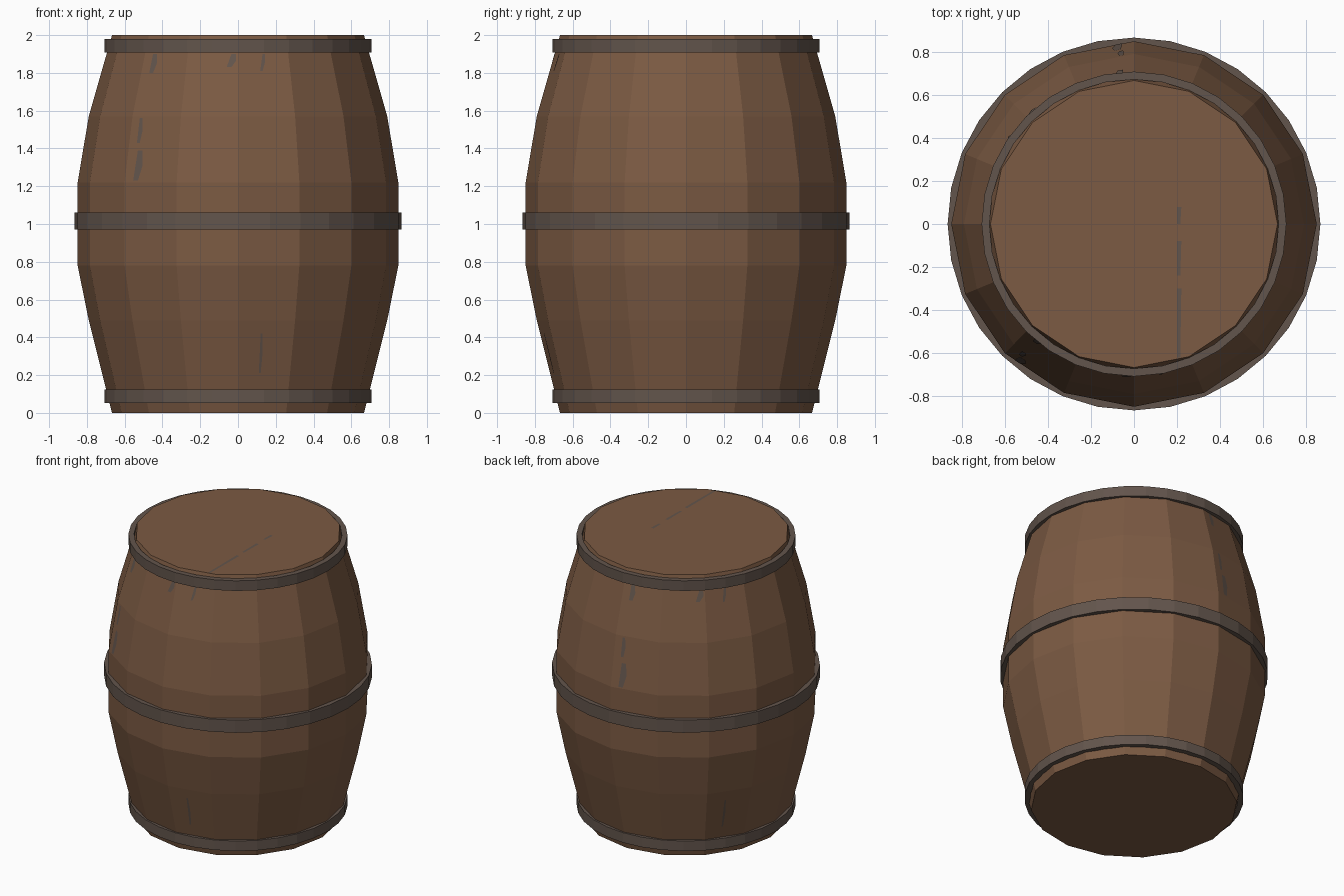
import bpy, bmesh, math

if "Cube" in bpy.data.objects:
    bpy.data.objects.remove(bpy.data.objects["Cube"])

def material(name, rgb):
    m = bpy.data.materials.new(name)
    m.diffuse_color = (*rgb, 1)
    m.use_nodes = True
    m.node_tree.nodes["Principled BSDF"].inputs["Base Color"].default_value = m.diffuse_color
    return m

WOOD = material("brown wood", (0.200, 0.103, 0.056))
IRON = material("grey iron", (0.123, 0.090, 0.072))

def finish(name, bm, mat):
    mesh = bpy.data.meshes.new(name)
    bm.to_mesh(mesh)
    bm.free()
    mesh.materials.append(mat)
    ob = bpy.data.objects.new(name, mesh)
    bpy.context.collection.objects.link(ob)
    return ob

def rings(bm, profile, sides):
    return [[bm.verts.new((r * math.cos(2 * math.pi * i / sides),
                           r * math.sin(2 * math.pi * i / sides), z))
             for i in range(sides)] for r, z in profile]

def bridge(bm, a, b):
    n = len(a)
    for i in range(n):
        j = (i + 1) % n
        bm.faces.new((a[i], a[j], b[j], b[i]))

# Barrel body: 16 flat staves with a bulging profile, capped both ends
SIDES = 16
PROFILE = [(0.667, 0), (0.79, 0.49), (0.849, 0.78),
           (0.849, 1.22), (0.79, 1.57), (0.667, 2)]
bm = bmesh.new()
rs = rings(bm, PROFILE, SIDES)
for a, b in zip(rs, rs[1:]):
    bridge(bm, a, b)
bm.faces.new(rs[0][::-1])
bm.faces.new(rs[-1])
finish("barrel_body", bm, WOOD)

# Iron hoops: 32-sided bands
def hoop(name, inner, outer, z0, z1):
    bm = bmesh.new()
    rs = rings(bm, [(outer, z0), (outer, z1), (inner, z1), (inner, z0)], 32)
    for k in range(4):
        bridge(bm, rs[k], rs[(k + 1) % 4])
    finish(name, bm, IRON)

hoop("lower_hoop", 0.672, 0.708, 0.053, 0.124)
hoop("middle_hoop", 0.832, 0.866, 0.97, 1.06)
hoop("upper_hoop", 0.672, 0.708, 1.908, 1.98)

# Small grey wear streaks lying just proud of the staves
def on_stave(azimuth, x, z):
    for (r0, z0), (r1, z1) in zip(PROFILE, PROFILE[1:]):
        if z <= z1:
            r = r0 + (r1 - r0) * (z - z0) / (z1 - z0) + 0.003
            break
    step = 2 * math.pi / SIDES
    k = math.floor(math.asin(x / r) / step)
    s0, s1 = r * math.sin(k * step), r * math.sin((k + 1) * step)
    t = (x - s0) / (s1 - s0)
    d = r * (math.cos(k * step) * (1 - t) + math.cos((k + 1) * step) * t)
    ca, sa = math.cos(azimuth), math.sin(azimuth)
    return (d * ca - x * sa, d * sa + x * ca, z)

STREAKS = [(-0.45, 1.80, 1.90, 0.04), (-0.035, 1.83, 1.90, 0.05),
           (0.13, 1.81, 1.90, 0.025), (-0.52, 1.43, 1.56, 0.03),
           (-0.53, 1.23, 1.39, 0.05), (0.12, 0.21, 0.42, 0.02)]
bm = bmesh.new()
for az in (-math.pi / 2, math.radians(135)):
    for x, z0, z1, w in STREAKS:
        pts = [(x - w / 2, z0), (x, z0), (x + w / 2, (z0 + z1) / 2),
               (x + w / 2, z1), (x, z1)]
        bm.faces.new([bm.verts.new(on_stave(az, px, pz)) for px, pz in pts])
# Streak across the lid
for y0, y1 in ((0.0, 0.08), (-0.24, -0.08), (-0.62, -0.3)):
    bm.faces.new([bm.verts.new((x, y, 2.001)) for x, y in
                  ((0.2, y0), (0.215, y0), (0.22, y1), (0.2, y1))])
finish("wear_streaks", bm, IRON)
